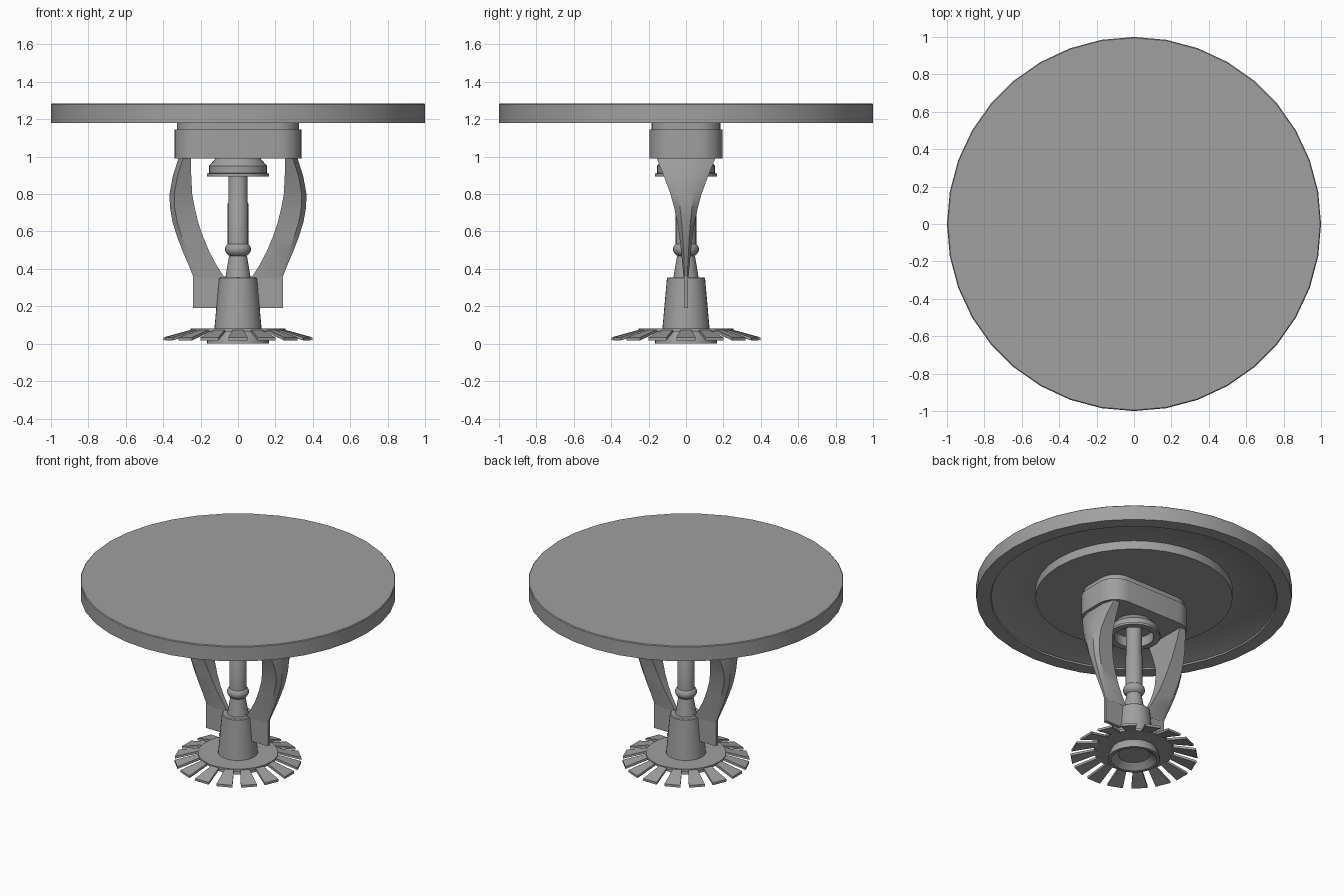
import bpy, bmesh
from math import pi, cos, sin, radians
from mathutils import Matrix, Vector

cube = bpy.data.objects.get("Cube")
if cube:
    bpy.data.objects.remove(cube, do_unlink=True)

metal = bpy.data.materials.new("grey metal")
metal.use_nodes = True
GREY = (0.35, 0.35, 0.35, 1)
metal.diffuse_color = GREY
for node in metal.node_tree.nodes:
    if node.type == 'BSDF_PRINCIPLED':
        node.inputs["Base Color"].default_value = GREY


def finish(name, bm, angle=30):
    bmesh.ops.remove_doubles(bm, verts=bm.verts, dist=1e-5)
    bmesh.ops.recalc_face_normals(bm, faces=bm.faces)
    mesh = bpy.data.meshes.new(name)
    bm.to_mesh(mesh)
    bm.free()
    mesh.materials.append(metal)
    obj = bpy.data.objects.new(name, mesh)
    bpy.context.collection.objects.link(obj)
    bpy.ops.object.select_all(action='DESELECT')
    obj.select_set(True)
    bpy.context.view_layer.objects.active = obj
    bpy.ops.object.shade_smooth_by_angle(angle=radians(angle))
    return obj


def lathe(name, profile, sides=36):
    """Spin a closed (radius, height) profile around the z axis."""
    bm = bmesh.new()
    verts = [bm.verts.new((r, 0, z)) for r, z in profile]
    edges = [bm.edges.new(pair) for pair in zip(verts, verts[1:])]
    bmesh.ops.spin(bm, geom=verts + edges, axis=(0, 0, 1), cent=(0, 0, 0),
                   angle=2 * pi, steps=sides, use_merge=True)
    return finish(name, bm)


def loft(bm, rings):
    """Skin a list of equal-length rings and cap both ends."""
    rows = [[bm.verts.new(p) for p in ring] for ring in rings]
    n = len(rows[0])
    for a, b in zip(rows, rows[1:]):
        for i in range(n):
            j = (i + 1) % n
            bm.faces.new((a[i], a[j], b[j], b[i]))
    bm.faces.new(rows[0])
    bm.faces.new(rows[-1])


def rounded_block(name, hx, hy, radius, z0, z1, steps=6):
    plan = []
    for k, (sx, sy) in enumerate([(1, 1), (-1, 1), (-1, -1), (1, -1)]):
        for i in range(steps + 1):
            a = (k + i / steps) * pi / 2
            plan.append((sx * (hx - radius) + radius * cos(a),
                         sy * (hy - radius) + radius * sin(a)))
    bm = bmesh.new()
    loft(bm, [[(x, y, z) for x, y in plan] for z in (z0, z1)])
    return finish(name, bm)


# Ceiling plate with a recessed channel underneath
lathe("ceiling_plate", [(0, 1.285), (0.995, 1.285), (1, 1.28), (1, 1.18), (0.91, 1.18),
                        (0.905, 1.19), (0.73, 1.24), (0.625, 1.24), (0.625, 1.18), (0, 1.18)])

# Mounting block and its neck
rounded_block("neck", 0.325, 0.185, 0.12, 1.14, 1.19)
rounded_block("mounting_block", 0.34, 0.195, 0.13, 0.99, 1.145)

# Hollow cap below the block
lathe("valve_cap", [(0, 1.0), (0.115, 1.0), (0.125, 0.985), (0.155, 0.95), (0.155, 0.912),
                    (0.167, 0.91), (0.167, 0.895), (0.125, 0.895), (0.12, 0.96), (0, 0.96)])

# Central stem with its ball joint
lathe("stem", [(0, 0.97), (0.05, 0.97), (0.05, 0.76), (0.055, 0.75), (0.055, 0.5), (0, 0.5)], 24)
ball = [(0.07 * cos(a), 0.505 + 0.047 * sin(a)) for a in
        [pi * (i / 12 - 0.5) for i in range(13)]]
lathe("ball_joint", ball, 24)
lathe("stem_base", [(0, 0.47), (0.048, 0.47), (0.068, 0.35), (0, 0.35)], 24)
lathe("hub", [(0, 0.355), (0.096, 0.355), (0.102, 0.35), (0.127, 0.07), (0, 0.07)], 32)

# Curved arms: height, inner x, outer x, half depth
ARM = [(1.0, 0.25, 0.315, 0.16), (0.9, 0.25, 0.348, 0.12), (0.8, 0.245, 0.366, 0.083),
       (0.73, 0.232, 0.364, 0.064), (0.65, 0.213, 0.35, 0.047), (0.57, 0.186, 0.325, 0.035),
       (0.49, 0.152, 0.294, 0.026), (0.42, 0.115, 0.264, 0.019), (0.35, 0.07, 0.236, 0.013)]
for side, label in ((1, "left"), (-1, "right")):
    bm = bmesh.new()
    loft(bm, [[(side * x, y, z) for x, y in
               ((xi, -w), (xo - 0.025, -w), (xo, -w / 2),
                (xo, w / 2), (xo - 0.025, w), (xi, w))] for z, xi, xo, w in ARM])
    finish(label + "_arm", bm)
    # Flat fin joining the arm to the hub
    bm = bmesh.new()
    loft(bm, [[(side * x, y, z) for x, y in
               ((0.05, -0.012), (0.24, -0.012), (0.24, 0.012), (0.05, 0.012))]
              for z in (0.19, 0.36)])
    finish(label + "_fin", bm)

# Deflector disc and hollow boss beneath it
lathe("deflector_disc", [(0, 0.08), (0.255, 0.08), (0.255, 0.064), (0, 0.064)], 32)
lathe("deflector_boss", [(0, 0.065), (0.145, 0.065), (0.165, 0.015), (0.165, 0),
                         (0.145, 0), (0.1, 0.035), (0, 0.035)], 32)

# Ring of sloping deflector tines
TINES = 16
bm = bmesh.new()
for i in range(TINES):
    turn = Matrix.Rotation(2 * pi * i / TINES, 3, 'Z')
    rings = [[turn @ Vector((r, y, z)) for y, z in
              ((-w, low), (w, low), (w, low + 0.016), (-w, low + 0.016))]
             for r, w, low in ((0.235, 0.026, 0.063), (0.398, 0.052, 0.018))]
    loft(bm, rings)
finish("deflector_tines", bm)
